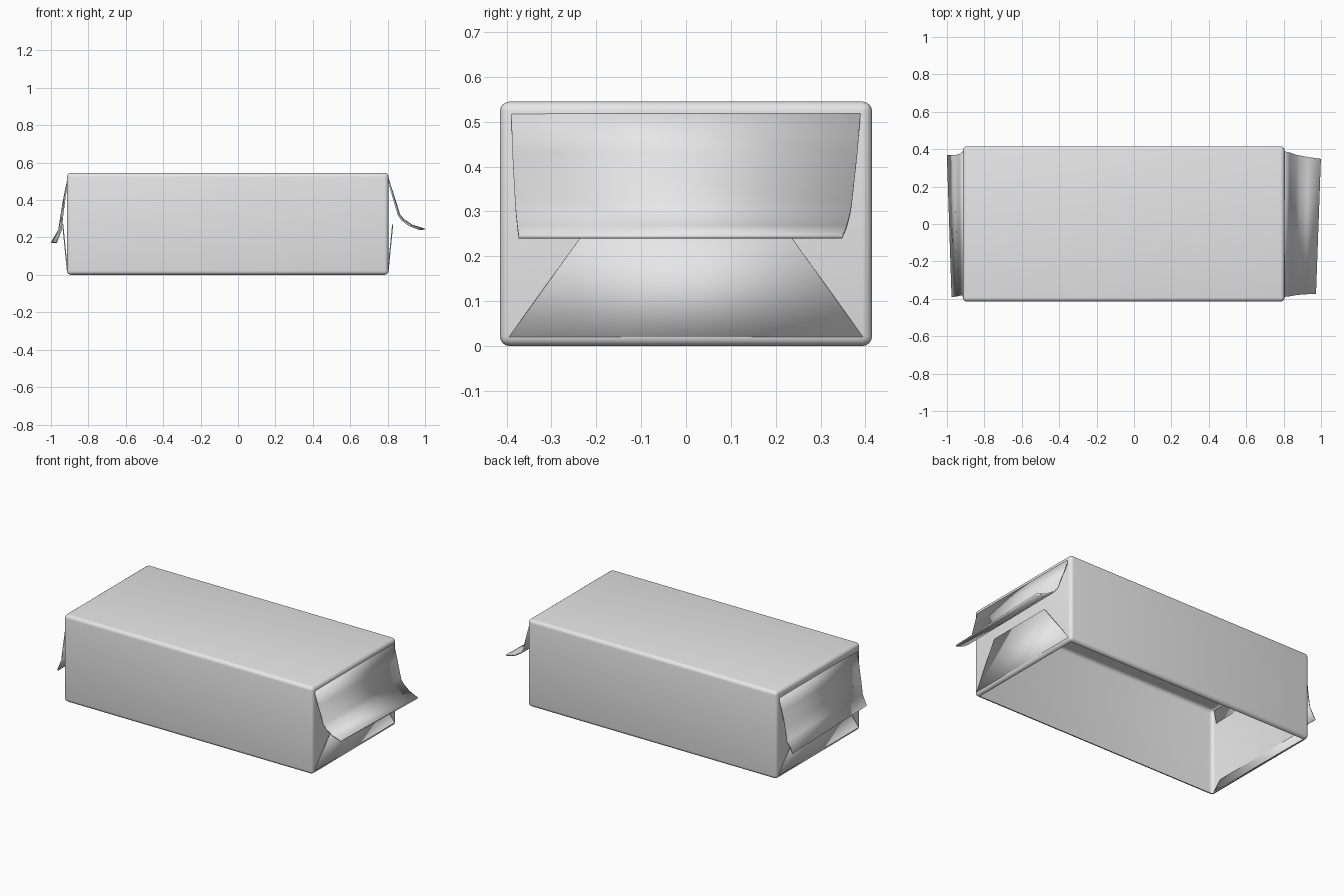
import bpy, bmesh, math

if "Cube" in bpy.data.objects:
    bpy.data.objects.remove(bpy.data.objects["Cube"])

grey = bpy.data.materials.new("plain_grey")
grey.use_nodes = True
grey.diffuse_color = (0.8, 0.8, 0.8, 1)
grey.node_tree.nodes["Principled BSDF"].inputs["Base Color"].default_value = (0.8, 0.8, 0.8, 1)


def finish(name, bm):
    mesh = bpy.data.meshes.new(name)
    bm.to_mesh(mesh)
    bm.free()
    mesh.materials.append(grey)
    obj = bpy.data.objects.new(name, mesh)
    bpy.context.collection.objects.link(obj)
    bpy.ops.object.select_all(action="DESELECT")
    obj.select_set(True)
    bpy.context.view_layer.objects.active = obj
    bpy.ops.object.shade_smooth_by_angle(angle=math.radians(35))
    return obj


def sheet(name, rows, thickness=0.008):
    """Thin paper sheet from rows of (front x, back x, z, front y, back y)."""
    bm = bmesh.new()
    pairs = [(bm.verts.new((xf, yf, z)), bm.verts.new((xb, yb, z)))
             for xf, xb, z, yf, yb in rows]
    for (a, b), (c, d) in zip(pairs, pairs[1:]):
        bm.faces.new((a, b, d, c))
    bmesh.ops.recalc_face_normals(bm, faces=bm.faces)
    obj = finish(name, bm)
    solid = obj.modifiers.new("paper_thickness", "SOLIDIFY")
    solid.thickness = thickness
    solid.offset = 0
    return obj


# Wrapped block: rounded box, hollow, open underneath
LEFT, RIGHT, DEPTH, HEIGHT = 0.805, -0.915, 0.83, 0.545
bm = bmesh.new()
bmesh.ops.create_cube(bm, size=1)
for v in bm.verts:
    v.co.x = LEFT if v.co.x > 0 else RIGHT
    v.co.y *= DEPTH
    v.co.z = HEIGHT if v.co.z > 0 else 0
bmesh.ops.bevel(bm, geom=bm.edges[:], offset=0.022, segments=4, profile=0.5, affect="EDGES")
bm.normal_update()
bottom = [f for f in bm.faces if f.normal.z < -0.99 and f.calc_area() > 0.5]
bmesh.ops.delete(bm, geom=bottom, context="FACES")
finish("wrapper_body", bm)

# Large upper flaps, hanging from the top edge and curling outward
sheet("left_upper_flap", [
    (0.797, 0.797, 0.53, -0.39, 0.39),
    (0.826, 0.829, 0.43, -0.387, 0.382),
    (0.858, 0.864, 0.32, -0.381, 0.37),
    (0.875, 0.885, 0.295, -0.379, 0.366),
    (0.915, 0.93, 0.265, -0.376, 0.358),
    (0.972, 0.998, 0.243, -0.373, 0.348)])
sheet("right_upper_flap", [
    (-0.905, -0.905, 0.53, -0.385, 0.39),
    (-0.925, -0.928, 0.42, -0.382, 0.376),
    (-0.938, -0.945, 0.32, -0.384, 0.37),
    (-0.946, -0.957, 0.24, -0.387, 0.37),
    (-0.972, -0.997, 0.172, -0.39, 0.37)])

# Folded trapezoid flaps, rising from the bottom edge under the upper ones
for name, wall, out in (("left_lower_flap", LEFT, 1), ("right_lower_flap", RIGHT, -1)):
    foot, tip = wall - out * 0.003, wall + out * 0.022
    sheet(name, [(foot, foot, 0.02, -0.395, 0.395),
                 (tip, tip, 0.27, -0.215, 0.215)], 0.006)
